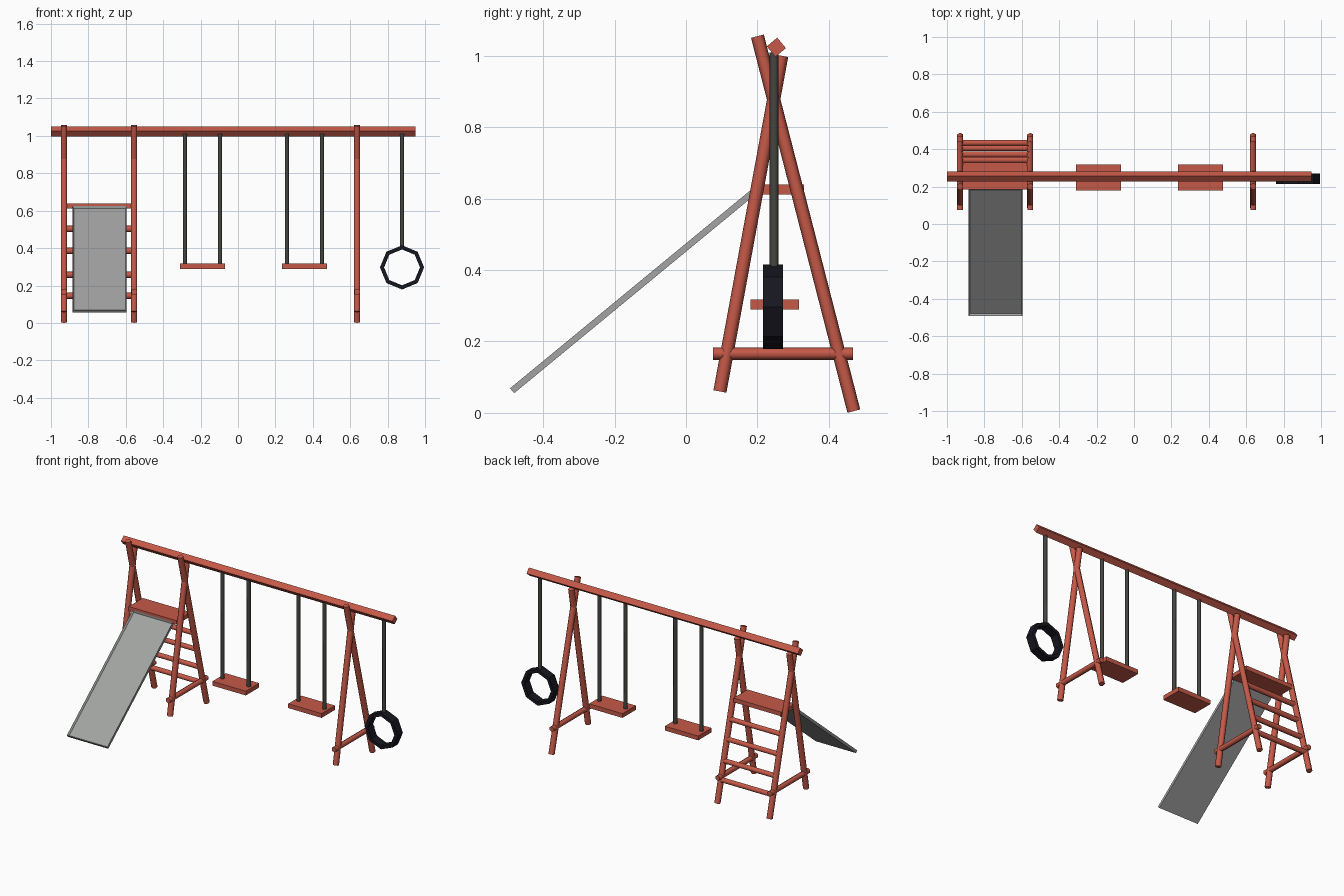
import bpy, bmesh, math
from mathutils import Vector, Matrix

if "Cube" in bpy.data.objects:
    bpy.data.objects.remove(bpy.data.objects["Cube"])


def material(name, rgb):
    m = bpy.data.materials.new(name)
    m.diffuse_color = (*rgb, 1)
    m.use_nodes = True
    m.node_tree.nodes["Principled BSDF"].inputs["Base Color"].default_value = m.diffuse_color
    return m


RED = material("red wood", (0.56, 0.10, 0.065))
GREY = material("slide grey", (0.36, 0.37, 0.36))
ROPE = material("dark rope", (0.06, 0.06, 0.052))
BLACK = material("tyre black", (0.008, 0.008, 0.014))


def finish(bm, name, mat, smooth=None):
    bmesh.ops.recalc_face_normals(bm, faces=bm.faces)
    me = bpy.data.meshes.new(name)
    bm.to_mesh(me)
    bm.free()
    me.materials.append(mat)
    ob = bpy.data.objects.new(name, me)
    bpy.context.collection.objects.link(ob)
    if smooth:
        bpy.ops.object.select_all(action='DESELECT')
        ob.select_set(True)
        bpy.context.view_layer.objects.active = ob
        bpy.ops.object.shade_smooth_by_angle(angle=math.radians(smooth))
    return ob


def pole(name, a, b, r, mat, sides=6, spin=0, smooth=65):
    """Prism with the given number of sides running from a to b."""
    a, b = Vector(a), Vector(b)
    d = b - a
    bm = bmesh.new()
    bmesh.ops.create_cone(bm, cap_ends=True, segments=sides, radius1=r, radius2=r, depth=d.length)
    rot = d.to_track_quat('Z', 'Y').to_matrix().to_4x4()
    bm.transform(Matrix.Translation((a + b) / 2) @ rot @ Matrix.Rotation(spin, 4, 'Z'))
    return finish(bm, name, mat, smooth)


def box(name, lo, hi, mat):
    lo, hi = Vector(lo), Vector(hi)
    bm = bmesh.new()
    bmesh.ops.create_cube(bm, size=1)
    bm.transform(Matrix.Translation((lo + hi) / 2) @ Matrix.Diagonal((*(hi - lo), 1)))
    return finish(bm, name, mat)


# top beam: square timber turned on its edge
pole("top_beam", (-1.0, 0.253, 1.024), (0.95, 0.253, 1.024), 0.027, RED, 4, math.radians(-5), None)

# three A-frames with low cross bars
for x in (-0.93, -0.555, 0.637):
    pole("front_leg", (x, 0.095, 0.06), (x, 0.268, 1.0), 0.0185, RED)
    pole("back_leg", (x, 0.47, 0.005), (x, 0.20, 1.055), 0.0185, RED)
    pole("cross_bar", (x, 0.075, 0.166), (x, 0.468, 0.166), 0.0175, RED)

# ladder rungs following the back legs
for z in (0.145, 0.257, 0.385, 0.503):
    y = 0.47 - (z - 0.005) * 0.257
    pole("ladder_rung", (-0.925, y, z), (-0.56, y, z), 0.0175, RED)

# platform
box("platform", (-0.915, 0.185, 0.612), (-0.572, 0.33, 0.639), RED)

# slide: sloping slab with a recessed bed
top, bottom = Vector((-0.74, 0.188, 0.618)), Vector((-0.74, -0.487, 0.062))
along = (top - bottom).normalized()
up = Vector((1, 0, 0)).cross(along)
bm = bmesh.new()
bmesh.ops.create_cube(bm, size=1)
bm.transform(Matrix.Diagonal((0.29, (top - bottom).length, 0.018, 1)))
bm.faces.ensure_lookup_table()
bed = max(bm.faces, key=lambda f: f.calc_center_median().z)
bmesh.ops.inset_region(bm, faces=[bed], thickness=0.011)
bmesh.ops.translate(bm, verts=bed.verts, vec=(0, 0, -0.012))
axes = Matrix(((1, 0, 0), along, up)).transposed().to_4x4()
bm.transform(Matrix.Translation((top + bottom) / 2) @ axes)
finish(bm, "slide", GREY)

# two swings
for x in (-0.19, 0.355):
    box("swing_seat", (x - 0.12, 0.18, 0.289), (x + 0.12, 0.317, 0.317), RED)
    for s in (-1, 1):
        rx = x + s * 0.094
        pole("swing_rope", (rx, 0.247, 0.3), (rx, 0.247, 1.01), 0.0125, ROPE)

# tyre swing: octagonal ring with a rectangular section
pole("tyre_rope", (0.877, 0.247, 0.40), (0.877, 0.247, 1.01), 0.0125, ROPE)
bm = bmesh.new()
profile = [(0.118, -0.028), (0.118, 0.028), (0.096, 0.028), (0.096, -0.028)]
rings = []
for i in range(8):
    t = i * math.pi / 4
    rings.append([bm.verts.new((0.877 + r * math.cos(t), 0.243 + w, 0.297 + r * math.sin(t)))
                  for r, w in profile])
for i in range(8):
    a, b = rings[i], rings[(i + 1) % 8]
    for j in range(4):
        k = (j + 1) % 4
        bm.faces.new((a[j], a[k], b[k], b[j]))
finish(bm, "tyre", BLACK)
